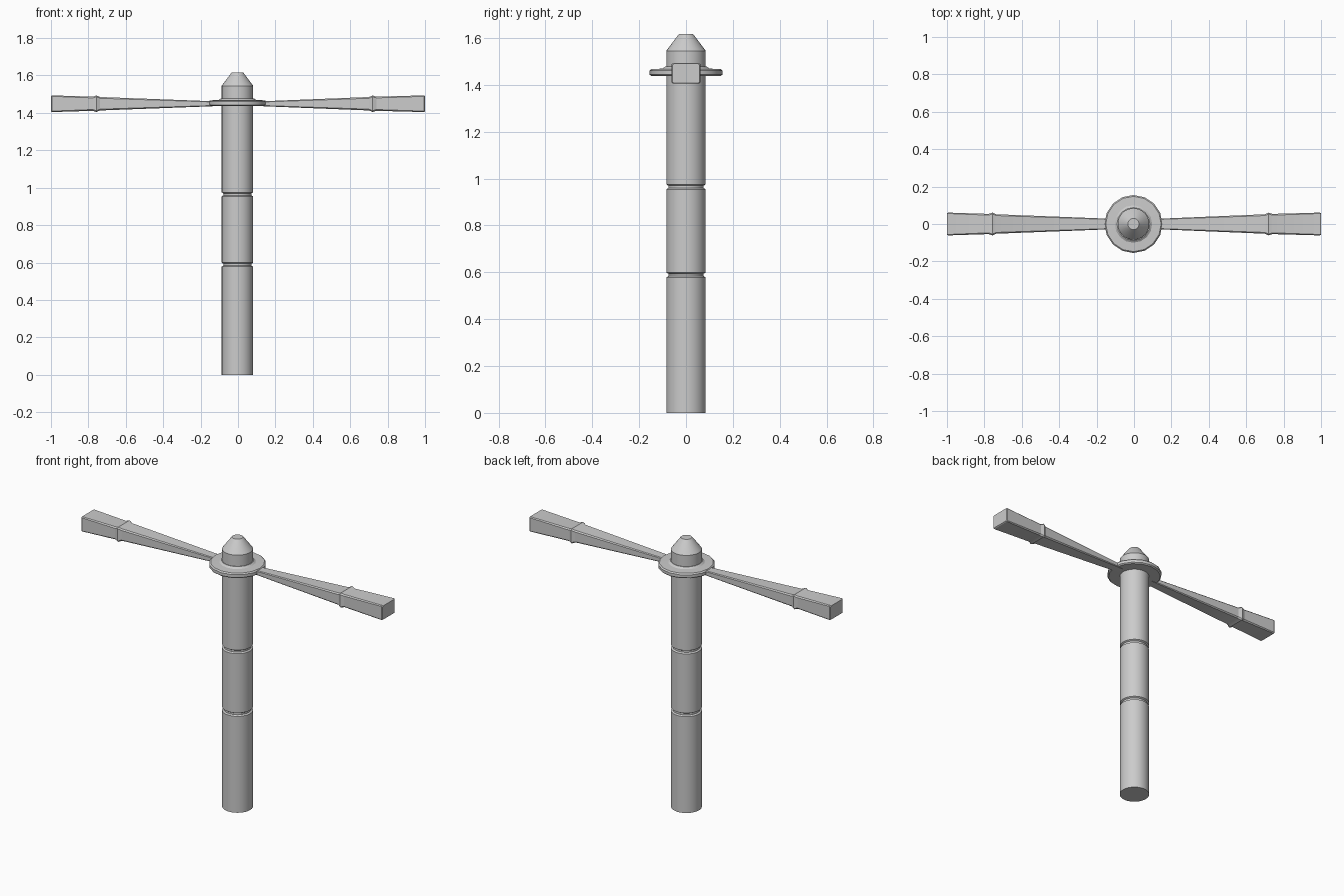
import bpy, bmesh, math

if "Cube" in bpy.data.objects:
    bpy.data.objects.remove(bpy.data.objects["Cube"])

CX, ARM_Z = -0.003, 1.449


def finish(name, bm, angle):
    bmesh.ops.recalc_face_normals(bm, faces=bm.faces)
    me = bpy.data.meshes.new(name)
    bm.to_mesh(me)
    bm.free()
    ob = bpy.data.objects.new(name, me)
    bpy.context.collection.objects.link(ob)
    bpy.ops.object.select_all(action='DESELECT')
    ob.select_set(True)
    bpy.context.view_layer.objects.active = ob
    bpy.ops.object.shade_smooth_by_angle(angle=math.radians(angle))
    return ob


def skin(bm, rings, closed=False):
    """Bridge consecutive vertex rings; cap the ends unless closed."""
    pairs = list(zip(rings, rings[1:]))
    if closed:
        pairs.append((rings[-1], rings[0]))
    for a, b in pairs:
        n = len(a)
        for i in range(n):
            j = (i + 1) % n
            bm.faces.new((a[i], a[j], b[j], b[i]))
    if not closed:
        bm.faces.new(rings[0])
        bm.faces.new(rings[-1])


def lathe(name, profile, sides, closed=False):
    bm = bmesh.new()
    rings = []
    for r, z in profile:
        rings.append([bm.verts.new((CX + r * math.cos(2 * math.pi * i / sides),
                                    r * math.sin(2 * math.pi * i / sides), z))
                      for i in range(sides)])
    skin(bm, rings, closed)
    return finish(name, bm, 30)


def arm(name, side, band, end):
    # stations: distance, half depth, half height, chamfer
    stations = [(0.07, 0.026, 0.011, 0.004), (0.15, 0.029, 0.014, 0.004),
                (band - 0.02, 0.052, 0.036, 0.007), (band, 0.061, 0.044, 0.007),
                (band + 0.02, 0.054, 0.038, 0.007),
                (end - 0.006, 0.061, 0.0445, 0.005), (end, 0.057, 0.041, 0.005)]
    bm = bmesh.new()
    rings = []
    for x, w, h, c in stations:
        section = [(w, h - c), (w - c, h), (c - w, h), (-w, h - c),
                   (-w, c - h), (c - w, -h), (w - c, -h), (w, c - h)]
        rings.append([bm.verts.new((side * x, y, ARM_Z + z)) for y, z in section])
    skin(bm, rings)
    return finish(name, bm, 20)


# Round post with two grooves and a cone cap
post = [(0.084, 0.0)]
for z in (0.5885, 0.9645):
    post += [(0.084, z - 0.0105), (0.075, z - 0.005),
             (0.075, z + 0.005), (0.084, z + 0.0105)]
post += [(0.084, 1.545), (0.034, 1.612), (0.03, 1.616)]
lathe("post", post, 32)

# Collar around the top of the post
lathe("collar", [(0.078, 1.437), (0.148, 1.437), (0.155, 1.443), (0.155, 1.460),
                 (0.148, 1.467), (0.10, 1.469), (0.088, 1.478), (0.078, 1.478)],
      16, closed=True)

# Flared arms with a raised band
arm("left_arm", -1, 0.757, 1.0)
arm("right_arm", 1, 0.72, 1.0)
